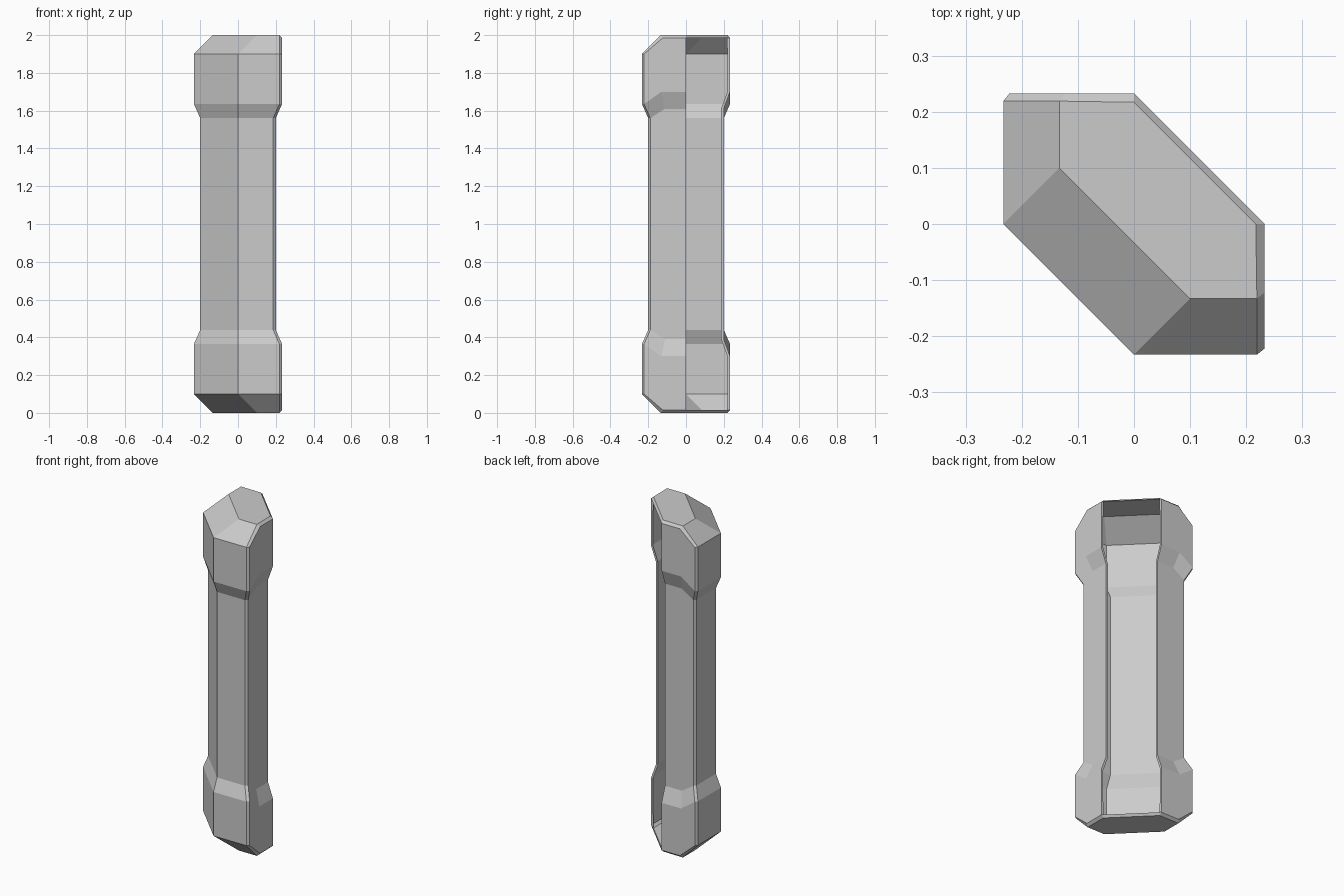
import bpy, bmesh
from mathutils import Vector

if "Cube" in bpy.data.objects:
    bpy.data.objects.remove(bpy.data.objects["Cube"])

R, M = 0.233, 0.20      # end block and shaft half-widths
B = 0.014               # small edge bevel


def half_ring(r, p, s, z, zg, zm):
    """One half of a cross-section: diagonal corner, front face, bevel, side plate, inner lip."""
    return [(s, -r, z), (p - B, -r, z), (p, -r + B * 0.8, zg),
            (p, -r * 0.56, zm), (p, 0, zm), (p - B, 0, zm)]


# Upper half of the profile, then its reflection for the lower half
upper = [half_ring(0.133, R, 0.1, 2.0, 1.986, 1.986),
         half_ring(R, R, 0, 1.9, 1.9, 1.9),
         half_ring(R, R, 0, 1.635, 1.635, 1.70),
         half_ring(M, M, 0, 1.56, 1.56, 1.61)]
# lip meets the flat cap at full height
upper[0][5] = (R - B - 0.002, 0, 2.0)
lower = [[(x, y, 2 - z) for x, y, z in ring] for ring in reversed(upper)]

bm = bmesh.new()


def full_ring(half):
    """Complete the open section by mirroring across the x = y diagonal."""
    other = [(y, x, z) for x, y, z in half]
    return [bm.verts.new(c) for c in list(reversed(other)) + half]


rings = [full_ring(h) for h in upper + lower]

# Walls between successive sections (left open toward the back right)
for a, b in zip(rings, rings[1:]):
    for i in range(len(a) - 1):
        bm.faces.new((a[i], a[i + 1], b[i + 1], b[i]))

# Flat end caps, plate rims and the bevel over the opening
for ring in (rings[0], rings[-1]):
    n = len(ring)
    h = n // 2
    bm.faces.new((ring[h - 2], ring[h - 1], ring[h], ring[h + 1], ring[n - 1], ring[0]))
    bm.faces.new((ring[h + 1], ring[h + 2], ring[h + 3], ring[n - 2], ring[n - 1]))
    bm.faces.new((ring[0], ring[1], ring[2], ring[h - 3], ring[h - 2]))
    bm.faces.new((ring[0], ring[n - 1], ring[n - 2], ring[1]))

bmesh.ops.recalc_face_normals(bm, faces=bm.faces)
# Make sure the shell faces outward on the front
front = min(bm.faces, key=lambda f: f.calc_center_median().y)
if front.normal.y > 0:
    bmesh.ops.reverse_faces(bm, faces=bm.faces)

mesh = bpy.data.meshes.new("corner_column")
bm.to_mesh(mesh)
bm.free()
bpy.context.collection.objects.link(bpy.data.objects.new("corner_column", mesh))
